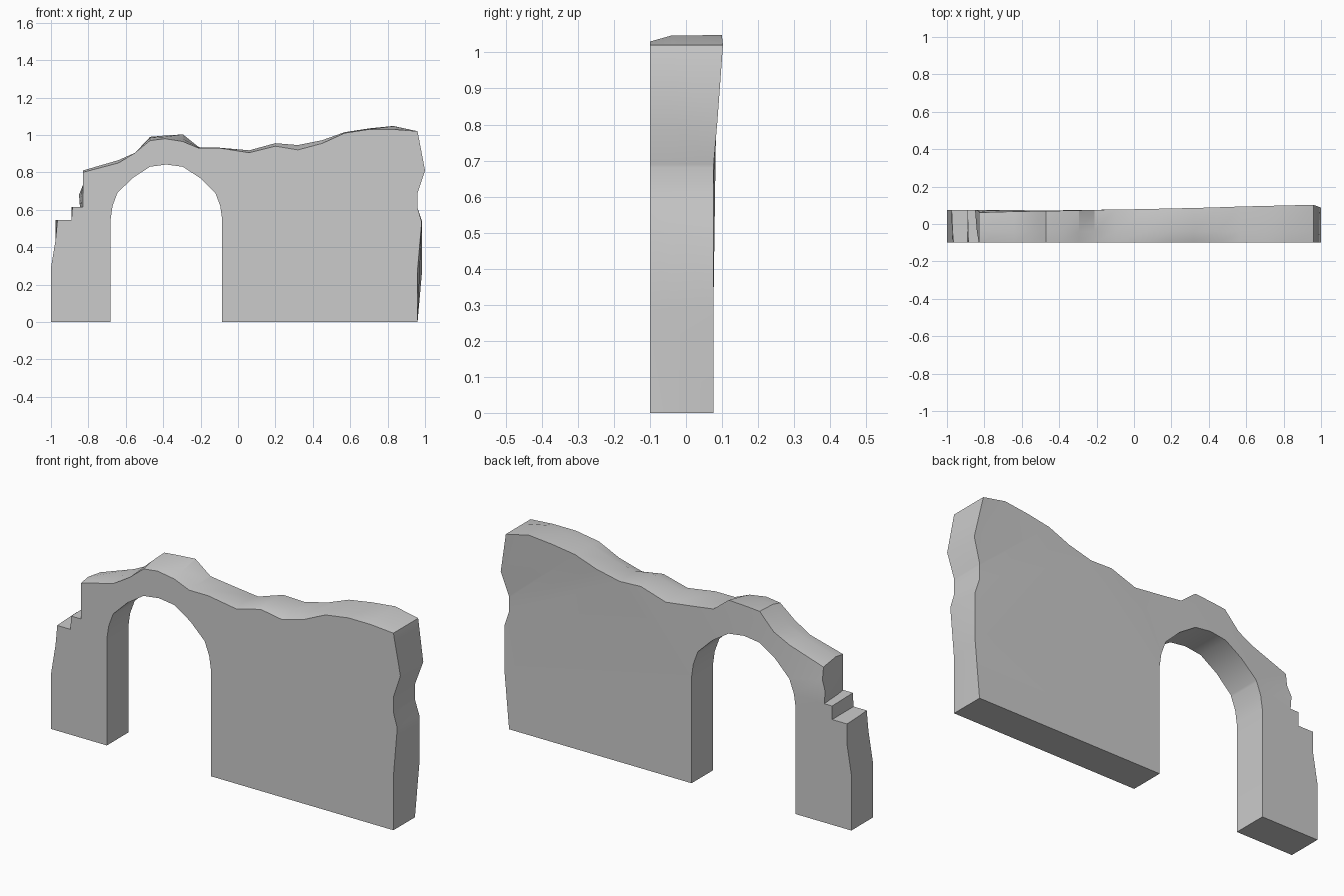
import bpy, bmesh, math

if "Cube" in bpy.data.objects:
    bpy.data.objects.remove(bpy.data.objects["Cube"])

FRONT_Y, MID_Y, BACK_Y, BEND_Z = -0.1, -0.04, 0.076, 0.68

# Broken crest, left to right: x, then height at front, ridge and back
crest = [(-0.83, 0.80, 0.81, 0.795), (-0.64, 0.85, 0.865, 0.86),
         (-0.55, 0.905, 0.905, 0.905), (-0.47, 0.97, 0.985, 0.99),
         (-0.39, 0.98, 0.99, 0.997), (-0.295, 0.965, 0.98, 1.003),
         (-0.21, 0.93, 0.933, 0.935), (-0.10, 0.93, 0.932, 0.92),
         (0.06, 0.905, 0.918, 0.90), (0.20, 0.94, 0.956, 0.945),
         (0.32, 0.92, 0.946, 0.94), (0.45, 0.955, 0.972, 0.97),
         (0.57, 1.01, 1.015, 1.015), (0.70, 1.03, 1.033, 1.035),
         (0.83, 1.03, 1.047, 1.048), (0.96, 1.02, 1.02, 1.02)]
# Ragged ends, written as front x, back x, z
right_end = [(1.0, 1.0, 0.81), (0.96, 0.96, 0.69), (0.96, 0.96, 0.61),
             (0.982, 0.985, 0.535), (0.96, 0.985, 0.28), (0.96, 0.96, 0)]
left_end = [(-1, -1, 0), (-1, -1, 0.29), (-0.975, -0.975, 0.44),
            (-0.965, -0.975, 0.545), (-0.89, -0.89, 0.545),
            (-0.885, -0.89, 0.615), (-0.83, -0.845, 0.615),
            (-0.83, -0.85, 0.68), (-0.83, -0.83, 0.73)]
# Right half of the arched opening, mirrored about its centre
arch_x = -0.383
half_arch = [(0.298, 0), (0.298, 0.55), (0.288, 0.62), (0.262, 0.69),
             (0.18, 0.77), (0.088, 0.83)]
arch = ([(arch_x + x, z) for x, z in half_arch] + [(arch_x, 0.842)]
        + [(arch_x - x, z) for x, z in reversed(half_arch)])


def ring(k):
    """Closed outline at depth step k: 0 front, 1 ridge, 2 back."""
    def end(pts):
        return [(f + (b - f) * k / 2, z) for f, b, z in pts]
    return (end(left_end) + [(c[0], c[1 + k]) for c in crest]
            + end(right_end) + arch)


# Wall body: three outlines joined around the edge, capped front and back
bm = bmesh.new()
rings = [[bm.verts.new((x, y, z)) for x, z in ring(k)]
         for k, y in enumerate((FRONT_Y, MID_Y, BACK_Y))]
bm.faces.new(rings[0])
bm.faces.new(rings[2][::-1])
n = len(rings[0])
for a, b in zip(rings, rings[1:]):
    for i in range(n):
        j = (i + 1) % n
        bm.faces.new((a[i], b[i], b[j], a[j]))

# Split where the back face starts to lean, then twist the upper part
bmesh.ops.bisect_plane(bm, geom=bm.verts[:] + bm.edges[:] + bm.faces[:],
                       dist=1e-4, plane_co=(0, 0, BEND_Z), plane_no=(0, 0, 1))
bmesh.ops.triangulate(bm, faces=[f for f in bm.faces if len(f.verts) > 4])
for v in bm.verts:
    if v.co.y > BACK_Y - 0.001 and v.co.z > BEND_Z:
        x = v.co.x
        top = 0.80 + 0.2 * min(1, max(0, (x + 0.83) / 0.4))
        t = min(1, (v.co.z - BEND_Z) / (top - BEND_Z))
        v.co.y += t * (0.08 + 0.0235 * x - BACK_Y)
bmesh.ops.recalc_face_normals(bm, faces=bm.faces)

mesh = bpy.data.meshes.new("ruined_wall")
bm.to_mesh(mesh)
bm.free()
wall = bpy.data.objects.new("ruined_wall", mesh)
bpy.context.collection.objects.link(wall)
bpy.context.view_layer.objects.active = wall
wall.select_set(True)
bpy.ops.object.shade_smooth_by_angle(angle=math.radians(30))
